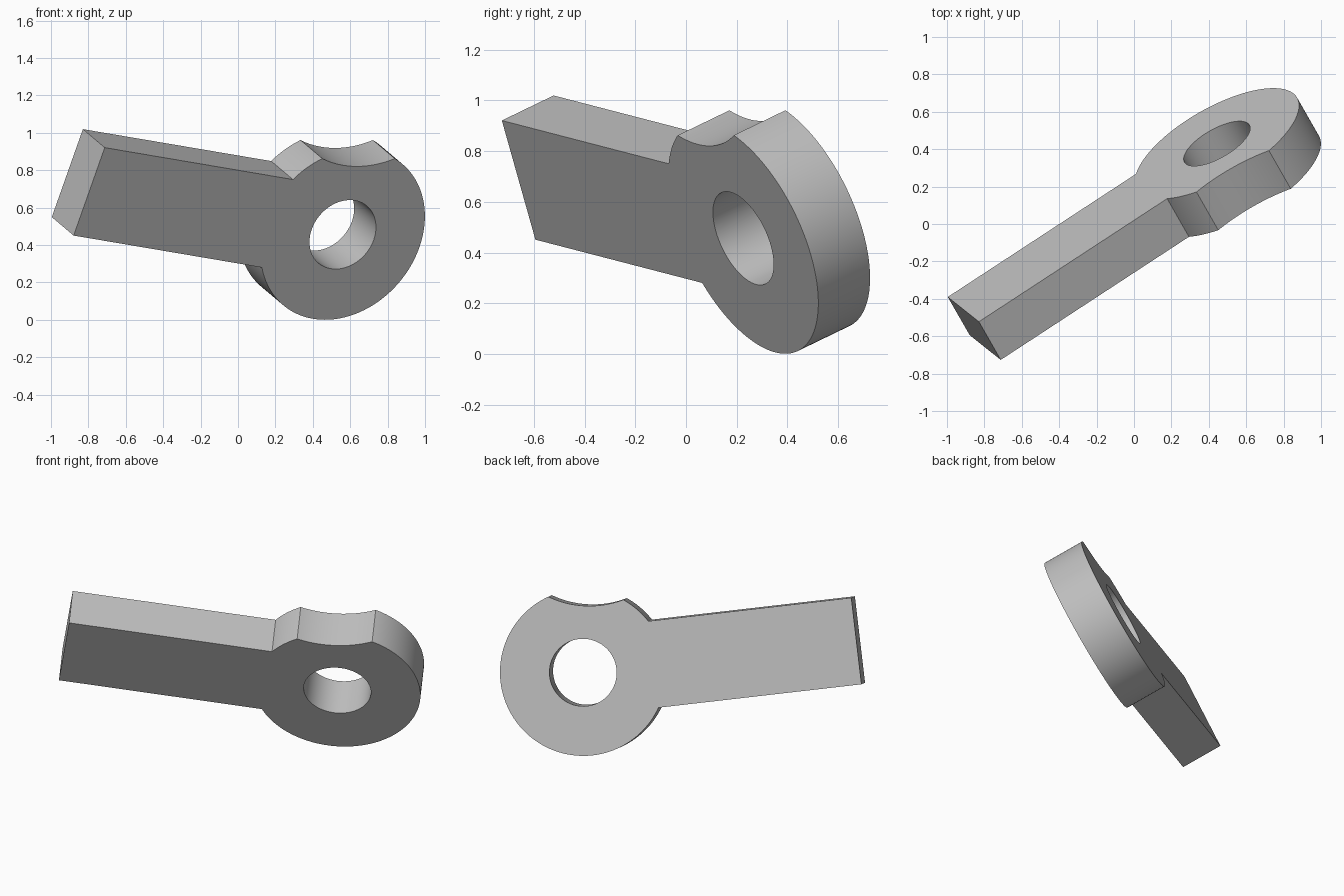
import bpy, bmesh
from math import pi, sin, cos, asin, sqrt
from mathutils import Vector, Matrix

if "Cube" in bpy.data.objects:
    bpy.data.objects.remove(bpy.data.objects["Cube"], do_unlink=True)

# Main sizes
RING, HOLE, HALF_WIDTH, LENGTH, THICK = 0.494, 0.2, 0.258, 1.636, 0.255
CUT, HALF_CHORD, CUT_DIR = 0.568, 0.223, 1.7245


def arc(centre, radius, start, end, steps):
    """Points along an arc, both ends included."""
    angles = [start + (end - start) * i / steps for i in range(steps + 1)]
    return [(centre[0] + radius * cos(a), centre[1] + radius * sin(a)) for a in angles]


# Outline: bar end, ring, shallow round notch, ring back to the bar
joint = asin(HALF_WIDTH / RING)
ring_half = asin(HALF_CHORD / RING)
cut_half = asin(HALF_CHORD / CUT)
cut_dist = sqrt(RING**2 - HALF_CHORD**2) + sqrt(CUT**2 - HALF_CHORD**2)
cut_centre = (cut_dist * cos(CUT_DIR), cut_dist * sin(CUT_DIR))

outline = [(-LENGTH, HALF_WIDTH), (-LENGTH, -HALF_WIDTH)]
outline += arc((0, 0), RING, pi + joint, 2 * pi + CUT_DIR - ring_half, 96)
outline += arc(cut_centre, CUT, CUT_DIR + pi + cut_half, CUT_DIR + pi - cut_half, 24)[1:-1]
outline += arc((0, 0), RING, CUT_DIR + ring_half, pi - joint, 12)
hole = arc((0, 0), HOLE, 0, 2 * pi, 72)[:-1]

# Fill the flat plate between the two loops, then give it thickness
bm = bmesh.new()
edges = []
for loop in (outline, hole):
    verts = [bm.verts.new((x, y, 0)) for x, y in loop]
    edges += [bm.edges.new((v, verts[i - 1])) for i, v in enumerate(verts)]
bmesh.ops.triangle_fill(bm, edges=edges, use_beauty=True, use_dissolve=False)
extruded = bmesh.ops.extrude_face_region(bm, geom=bm.faces[:], use_keep_orig=True)
top = [g for g in extruded["geom"] if isinstance(g, bmesh.types.BMVert)]
bmesh.ops.translate(bm, verts=top, vec=(0, 0, -THICK))
bmesh.ops.recalc_face_normals(bm, faces=bm.faces[:])

# Tilt the part into its resting pose
along = Vector((0.829, 0.542, -0.1405)).normalized()
front = along.cross(Vector((0.329, -0.2515, 0.909))).normalized()
across = front.cross(along)
pose = Matrix((along, across, front)).transposed().to_4x4()
bm.transform(Matrix.Translation((0.56, 0.226, 0.456)) @ pose)

mesh = bpy.data.meshes.new("lever_with_eye")
bm.to_mesh(mesh)
bm.free()
lever = bpy.data.objects.new("lever_with_eye", mesh)
bpy.context.collection.objects.link(lever)

# Plain grey
grey = bpy.data.materials.new("plain_grey")
grey.use_nodes = True
colour = (0.52, 0.52, 0.52, 1)
grey.diffuse_color = colour
grey.node_tree.nodes["Principled BSDF"].inputs["Base Color"].default_value = colour
mesh.materials.append(grey)

bpy.context.view_layer.objects.active = lever
lever.select_set(True)
bpy.ops.object.shade_smooth_by_angle(angle=pi / 9)
